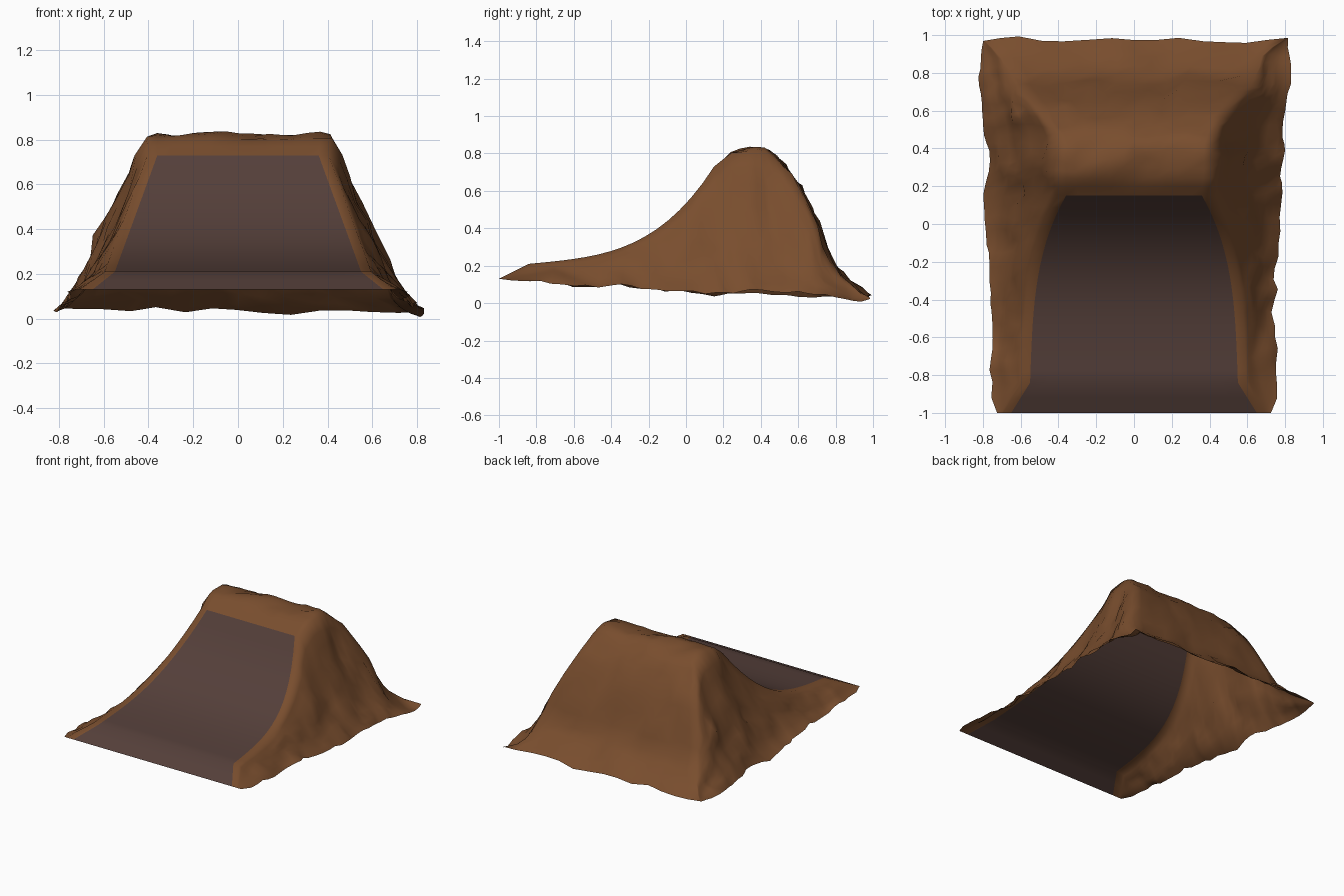
import bpy, bmesh, math
from mathutils import Vector, noise

if "Cube" in bpy.data.objects:
    bpy.data.objects.remove(bpy.data.objects["Cube"])


def lerp(pts, v):
    """Piecewise linear lookup."""
    for (a, p), (b, q) in zip(pts, pts[1:]):
        if v <= b:
            return p + (q - p) * max(0, (v - a) / (b - a))
    return pts[-1][1]


def material(name, col):
    m = bpy.data.materials.new(name)
    m.diffuse_color = (*col, 1)
    m.use_nodes = True
    m.node_tree.nodes["Principled BSDF"].inputs["Base Color"].default_value = m.diffuse_color
    return m


# Profiles along the length (y, value)
BACK = [(0.15, 0.73), (0.2, 0.77), (0.25, 0.81), (0.33, 0.83), (0.42, 0.82), (0.5, 0.76),
        (0.6, 0.64), (0.64, 0.55), (0.7, 0.41), (0.76, 0.25), (0.8, 0.19), (0.87, 0.11), (0.97, 0.035)]
CREST_W = [(0.15, 0.405), (0.42, 0.415), (0.5, 0.435), (0.6, 0.49), (0.7, 0.585),
           (0.78, 0.635), (0.87, 0.69), (0.97, 0.8)]
BASE_W = [(-1, 0.725), (-0.92, 0.755), (-0.5, 0.745), (0, 0.775), (0.4, 0.785),
          (0.6, 0.81), (0.8, 0.815), (0.97, 0.805)]
BASE_Z = [(-1, 0.13), (-0.6, 0.1), (-0.4, 0.1), (0, 0.065), (0.4, 0.06), (0.7, 0.035), (0.97, 0.03)]
SLOPE = [(0, 1), (0.1, 0.89), (0.24, 0.73), (0.37, 0.57), (0.5, 0.41), (0.72, 0.19), (0.9, 0.06), (1, 0)]
BACK_EDGE = [(-0.8, 0.97), (-0.65, 1.0), (-0.48, 0.975), (0, 0.97), (0.3, 0.98), (0.48, 0.96), (0.8, 0.97)]


def top_z(y):
    if y < -0.84:
        return 0.13 + 0.08 * (y + 1) / 0.16
    if y <= 0.15:
        u = (y + 0.84) / 0.99
        return 0.21 + 0.52 * (0.18 * u + 0.82 * u ** 3.4)
    return lerp(BACK, y)


def ramp_w(y):
    if y < -0.84:
        return 0.65 - 0.1 * (y + 1) / 0.16
    return 0.55 - 0.19 * (top_z(y) - 0.21) / 0.52


def crest_w(y):
    return lerp(CREST_W, y) if y > 0.15 else ramp_w(y) + 0.045


RAMP_ROWS = 18
rows = [-1, -0.92] + [-0.84 + 0.99 * i / (RAMP_ROWS - 2) for i in range(RAMP_ROWS - 1)]
last_ramp = len(rows) - 1
rows += [0.2 + 0.77 * i / 17 for i in range(18)]
SIDE, MID = 9, 12
COLS = 2 * SIDE + MID + 2          # quads across: slope, border, ramp, border, slope


def point(y, c):
    """Grid point: base edge up the slope, over the border and ramp, and down again."""
    s = -1 if c <= COLS / 2 else 1
    k = min(c, COLS - c)
    zt, w = top_z(y), crest_w(y)
    if k <= SIDE:
        t = 1 - k / SIDE
        x = w + (lerp(BASE_W, y) - w) * t
        zb = lerp(BASE_Z, y)
        p = Vector((s * x, y, zb + (zt - zb) * lerp(SLOPE, t)))
        amount = min(1, t * 3)
        if y > 0.15:
            amount = max(amount, min(1, (y - 0.2) / 0.12))
    else:
        inner = ramp_w(y) if y <= 0.15 else w * 0.89
        p = Vector((inner * (2 * (c - SIDE - 1) / MID - 1), y, zt))
        amount = min(1, (y - 0.2) / 0.12)
    # lumpy soil, fading to nothing beside the ramp
    amount = max(0, amount) * min(1, (y + 1) / 0.2)
    if amount > 0:
        big = noise.noise_vector(p * 5 + Vector((3, 7, 1)))
        small = noise.noise_vector(p * 10)
        p += (big * 0.022 + small * 0.026) * amount
    if y > 0.9:
        p.y += (lerp(BACK_EDGE, p.x) - 0.97) * (y - 0.9) / 0.07
    return Vector((max(-0.83, min(0.83, p.x)), max(-1, min(1, p.y)), max(0.003, min(0.845, p.z))))


def sheet(name, mat, want):
    bm = bmesh.new()
    g = [[bm.verts.new(point(y, c)) for c in range(COLS + 1)] for y in rows]
    for r in range(len(rows) - 1):
        for c in range(COLS):
            on_ramp = r < last_ramp and SIDE + 1 <= c <= SIDE + MID
            if on_ramp == want:
                bm.faces.new((g[r][c], g[r][c + 1], g[r + 1][c + 1], g[r + 1][c]))
    bmesh.ops.delete(bm, geom=[v for v in bm.verts if not v.link_faces], context='VERTS')
    # soften the hips at the back corners
    hips = [v for v in bm.verts if 0.3 < v.co.y < 0.92 and not v.is_boundary
            and abs(abs(v.co.x) - crest_w(v.co.y)) < 0.05]
    bmesh.ops.smooth_vert(bm, verts=hips, factor=0.4, use_axis_x=True, use_axis_y=True, use_axis_z=True)
    me = bpy.data.meshes.new(name)
    bm.to_mesh(me)
    bm.free()
    me.materials.append(mat)
    ob = bpy.data.objects.new(name, me)
    bpy.context.collection.objects.link(ob)
    bpy.ops.object.select_all(action='DESELECT')
    ob.select_set(True)
    bpy.context.view_layer.objects.active = ob
    bpy.ops.object.shade_smooth_by_angle(angle=math.radians(80))


# Earth mound: slopes, borders, crest and back
sheet("earth_mound", material("earth", (0.19, 0.075, 0.027)), False)
# Curved riding surface with front apron
sheet("ramp_surface", material("packed_dirt", (0.09, 0.05, 0.042)), True)
